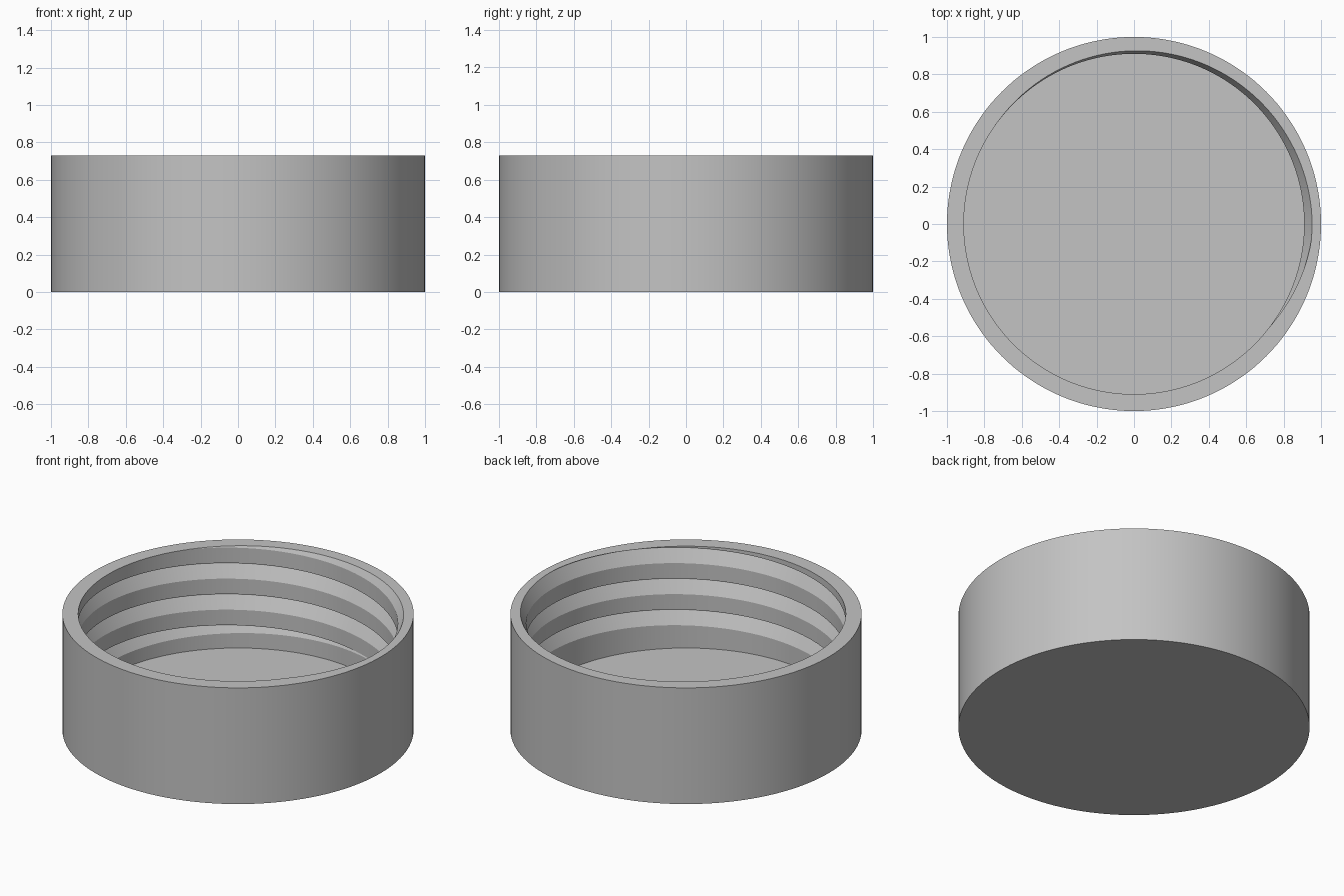
import bpy, bmesh, math

cube = bpy.data.objects.get("Cube")
if cube:
    bpy.data.objects.remove(cube)

SEGMENTS = 144
HEIGHT, FLOOR = 0.73, 0.09
OUTER, INNER, DEPTH = 1.0, 0.91, 0.042
PITCH, TURNS = 0.195, 4
START = math.radians(60)        # where the thread begins on the wall
START_Z = 0.1975                # upper edge of the groove at its start
FADE = math.radians(130)        # length of the run-in
# Groove profile: drop below the upper edge, share of the full depth
PROFILE = [(0.098, 0), (0.022, 1), (0.017, 1), (0, 0)]


def groove(turn_angle):
    """Profile of the groove as (z, depth) points, lowest first."""
    size = min(1, turn_angle / FADE)
    edge = START_Z + PITCH * turn_angle / math.tau
    return [(edge - drop * size, DEPTH * share * size) for drop, share in PROFILE]


def depth_at(points, z):
    """Depth of a groove profile at height z."""
    for (z0, d0), (z1, d1) in zip(points, points[1:]):
        if z0 <= z <= z1 and z1 > z0:
            return d0 + (d1 - d0) * (z - z0) / (z1 - z0)
    return 0


def wall_column(angle):
    """Inner wall outline from floor to rim as (radius, z) points."""
    grooves = [groove(angle + math.tau * k) for k in range(TURNS)]
    rim_depth = max(depth_at(g, HEIGHT) for g in grooves)
    column = [(INNER, FLOOR)]
    for z, depth in (p for g in grooves for p in g):
        column.append((INNER + depth, z) if z < HEIGHT else (INNER + rim_depth, HEIGHT))
    column.append((INNER + rim_depth, HEIGHT))
    return column


# Lid: outer wall, rim and threaded inner wall as columns round the axis
bm = bmesh.new()
columns = []
for i in range(SEGMENTS + 1):
    angle = math.tau * i / SEGMENTS
    outline = wall_column(angle) + [(OUTER, HEIGHT), (OUTER, 0)]
    c, s = math.cos(angle + START), math.sin(angle + START)
    columns.append([bm.verts.new((r * c, r * s, z)) for r, z in outline])
for a, b in zip(columns, columns[1:]):
    for j in range(len(a) - 1):
        bm.faces.new((a[j], a[j + 1], b[j + 1], b[j]))

# Inside floor and underside
bm.faces.new([col[0] for col in columns[:-1]])
bm.faces.new([col[-1] for col in reversed(columns[:-1])])
bmesh.ops.remove_doubles(bm, verts=bm.verts, dist=0.00002)
bmesh.ops.recalc_face_normals(bm, faces=bm.faces)

mesh = bpy.data.meshes.new("threaded_lid")
bm.to_mesh(mesh)
bm.free()
lid = bpy.data.objects.new("threaded_lid", mesh)
bpy.context.collection.objects.link(lid)

# Plain grey plastic
grey = bpy.data.materials.new("grey_plastic")
grey.use_nodes = True
colour = (0.55, 0.55, 0.55, 1)
grey.diffuse_color = colour
grey.node_tree.nodes["Principled BSDF"].inputs["Base Color"].default_value = colour
mesh.materials.append(grey)

bpy.ops.object.select_all(action="DESELECT")
lid.select_set(True)
bpy.context.view_layer.objects.active = lid
bpy.ops.object.shade_smooth_by_angle(angle=math.radians(20))
